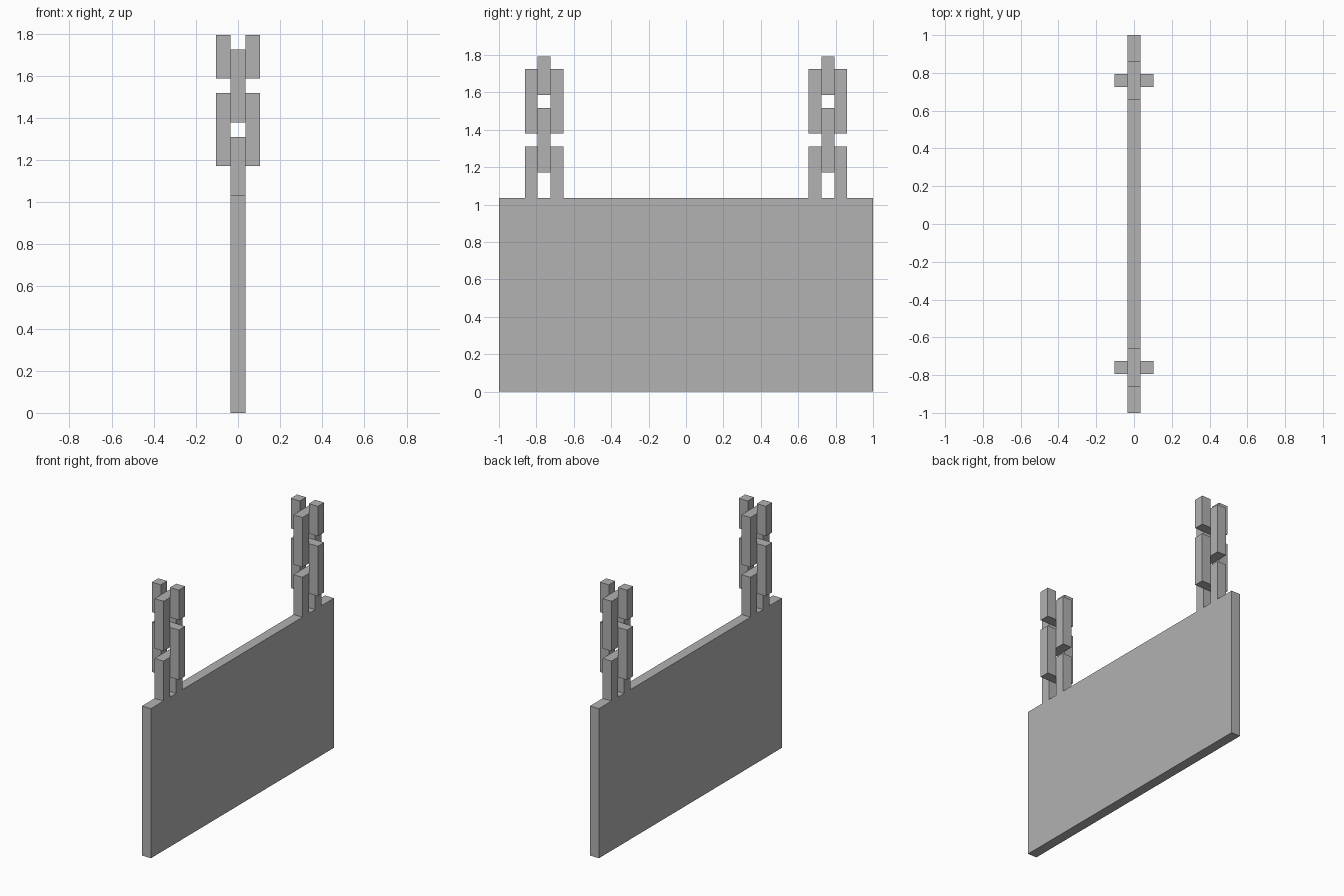
import bpy
import bmesh
from mathutils import Matrix, Vector

cube = bpy.data.objects.get("Cube")
if cube:
    bpy.data.objects.remove(cube, do_unlink=True)

U = 2 / 29           # bar thickness; every size is a multiple of it
BOARD_TOP = 15       # heights below are in bar thicknesses
CHAIN_Y = 11

grey = bpy.data.materials.new("grey")
grey.use_nodes = True
grey.diffuse_color = (0.445, 0.445, 0.445, 1)
grey.node_tree.nodes["Principled BSDF"].inputs["Base Color"].default_value = grey.diffuse_color


def make_part(name, outline, axis, centre_y):
    """Extrude an outline of (across, height) points to one bar thickness."""
    bm = bmesh.new()
    across = Vector((1, 0, 0)) if axis == "x" else Vector((0, 1, 0))
    depth = Vector((0, 1, 0)) if axis == "x" else Vector((1, 0, 0))
    verts = [bm.verts.new(across * a + Vector((0, 0, z)) - depth / 2) for a, z in outline]
    face = bm.faces.new(verts)
    grown = bmesh.ops.extrude_face_region(bm, geom=[face])["geom"]
    bmesh.ops.translate(bm, vec=depth, verts=[v for v in grown if isinstance(v, bmesh.types.BMVert)])
    bmesh.ops.transform(bm, matrix=Matrix.Scale(U, 4) @ Matrix.Translation((0, centre_y, 0)), verts=bm.verts)
    bmesh.ops.recalc_face_normals(bm, faces=bm.faces)
    mesh = bpy.data.meshes.new(name)
    bm.to_mesh(mesh)
    bm.free()
    mesh.materials.append(grey)
    obj = bpy.data.objects.new(name, mesh)
    bpy.context.collection.objects.link(obj)
    return obj


def open_link(low, high, bar_low):
    """U shape with legs from low to high and a crossbar at one end."""
    if bar_low:
        return [(-1.5, low), (1.5, low), (1.5, high), (0.5, high),
                (0.5, low + 1), (-0.5, low + 1), (-0.5, high), (-1.5, high)]
    return [(a, low + high - z) for a, z in open_link(low, high, True)]


def closed_link(name, low, high, axis, centre_y):
    """Rectangular ring: a solid link with its opening cut through."""
    link = make_part(name, [(-1.5, low), (1.5, low), (1.5, high), (-1.5, high)], axis, centre_y)
    cutter = make_part(name + "_cutter", [(-0.5, low + 1), (0.5, low + 1),
                                          (0.5, high - 1), (-0.5, high - 1)], axis, centre_y)
    # Widen the cutter through the link's thickness
    for v in cutter.data.vertices:
        if axis == "x":
            v.co.y = centre_y * U + (v.co.y - centre_y * U) * 2
        else:
            v.co.x *= 2
    cutter.hide_render = True
    cutter.hide_viewport = True
    cut = link.modifiers.new("opening", "BOOLEAN")
    cut.operation = "DIFFERENCE"
    cut.solver = "EXACT"
    cut.object = cutter
    # Keep the cut result and drop the helper
    bpy.context.view_layer.update()
    result = bpy.data.meshes.new_from_object(link.evaluated_get(bpy.context.evaluated_depsgraph_get()))
    link.modifiers.clear()
    link.data = result
    bpy.data.objects.remove(cutter, do_unlink=True)


# Hanging board
half = 14.5
make_part("sign_board", [(-half, 0), (half, 0), (half, BOARD_TOP), (-half, BOARD_TOP)], "y", 0)

# Two chains of interlocking links, alternating direction
for side, sign in (("front", -1), ("back", 1)):
    y = sign * CHAIN_Y
    make_part(side + "_chain_bottom_link", open_link(BOARD_TOP, 19, False), "y", y)
    closed_link(side + "_chain_lower_link", 17, 22, "x", y)
    closed_link(side + "_chain_upper_link", 20, 25, "y", y)
    make_part(side + "_chain_top_link", open_link(23, 26, True), "x", y)
